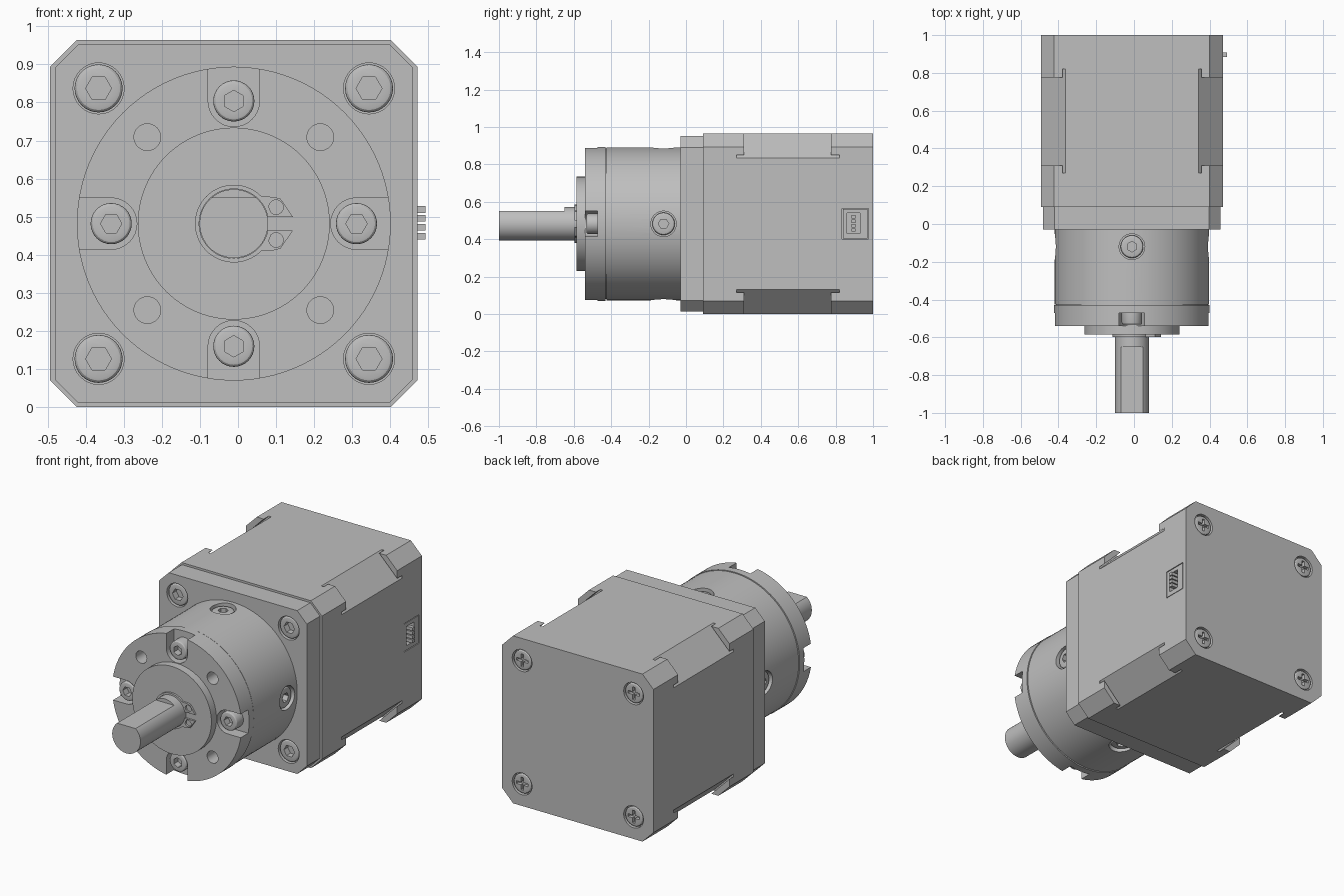
import bpy, bmesh
from math import radians, cos, sin, pi, sqrt
from mathutils import Matrix, Vector

cube = bpy.data.objects.get("Cube")
if cube:
    bpy.data.objects.remove(cube)

steel = bpy.data.materials.new("plain grey metal")
steel.use_nodes = True
GREY = (0.52, 0.52, 0.52, 1)
steel.diffuse_color = GREY
steel.node_tree.nodes["Principled BSDF"].inputs["Base Color"].default_value = GREY

# Working frame on the shaft axis: local x = x, local y = up, local z = forward
CX, CZ = -0.011, 0.482
AXIS = Matrix.Translation((CX, 0, CZ)) @ Matrix.Rotation(radians(90), 4, 'X')
parts = []


def turn(k):
    return Matrix.Rotation(k * pi / 2, 4, 'Z')


def shift(x, y, z=0):
    return Matrix.Translation((x, y, z))


def add(name, bm, M):
    bmesh.ops.recalc_face_normals(bm, faces=bm.faces)
    mesh = bpy.data.meshes.new(name)
    bm.to_mesh(mesh)
    bm.free()
    mesh.materials.append(steel)
    ob = bpy.data.objects.new(name, mesh)
    bpy.context.scene.collection.objects.link(ob)
    ob.matrix_world = M
    parts.append(ob)
    return ob


def prism(name, pts, d0, d1, M=AXIS, round_top=0):
    """Extrude a flat outline from depth d0 to d1, optionally rounding the top rim."""
    bm = bmesh.new()
    low = [bm.verts.new((x, y, d0)) for x, y in pts]
    top = [bm.verts.new((x, y, d1)) for x, y in pts]
    n = len(pts)
    bm.faces.new(low[::-1])
    cap = bm.faces.new(top)
    for i in range(n):
        j = (i + 1) % n
        bm.faces.new((low[i], low[j], top[j], top[i]))
    if round_top:
        bmesh.ops.bevel(bm, geom=list(cap.edges), offset=round_top, segments=3,
                        profile=0.5, affect='EDGES')
    return add(name, bm, M)


def circle(r, n=48, start=0.0, x=0, y=0):
    return [(x + r * cos(start + 2 * pi * i / n), y + r * sin(start + 2 * pi * i / n))
            for i in range(n)]


def octagon(h, c):
    quarter = [Vector((h, h - c)), Vector((h - c, h))]
    return [(Matrix.Rotation(k * pi / 2, 2) @ p)[:] for k in range(4) for p in quarter]


def rect(x0, x1, y0, y1):
    return [(x0, y0), (x1, y0), (x1, y1), (x0, y1)]


def cut(ob, cutters):
    """Subtract all cutters, bake the result and drop the cutters."""
    for c in cutters:
        c.hide_render = True
        mod = ob.modifiers.new("cut", 'BOOLEAN')
        mod.operation, mod.solver, mod.object = 'DIFFERENCE', 'EXACT', c
    bpy.context.view_layer.update()
    dg = bpy.context.evaluated_depsgraph_get()
    baked = bpy.data.meshes.new_from_object(ob.evaluated_get(dg))
    ob.modifiers.clear()
    ob.data = baked
    for c in cutters:
        parts.remove(c)
        bpy.data.objects.remove(c)
    return ob


def place(master, frames):
    """Put the first copy of a part at the first frame and linked copies at the rest."""
    master.matrix_world = frames[0]
    for i, M in enumerate(frames[1:], 2):
        ob = bpy.data.objects.new(f"{master.name}_{i}", master.data)
        bpy.context.scene.collection.objects.link(ob)
        ob.matrix_world = M
        parts.append(ob)


def socket_screw(name, r, hex_r, height, start, frames):
    I = Matrix()
    head = prism(name, circle(r, 32), -height, 0, I, round_top=r * 0.2)
    cut(head, [prism("hex", circle(hex_r, 6, start), -height * 0.6, 0.1, I)])
    place(head, frames)


HOLES = 0.355
corners = [(sx * HOLES, sy * HOLES) for sx in (-1, 1) for sy in (-1, 1)]

# Motor body: chamfered block with undercut corner reliefs
motor = prism("motor_body", octagon(0.482, 0.07), -1.0, -0.09)
cutters = []
far = 0.482 * sqrt(2)
for k in range(4):
    diag = AXIS @ turn(k + 0.5)
    inner = far - 0.13 / sqrt(2)
    cutters.append(prism("relief", rect(inner, 1, -0.5, 0.5), -0.775, -0.31, diag))
    cutters.append(prism("slit", rect(inner, inner + 0.011, -0.5, 0.5), -0.82, -0.27, diag))
cutters += [prism("bore", circle(0.063, 32, 0, x, y), -1.1, -0.975) for x, y in corners]
# Side frame: local x = y, local y = z, local z = x
SIDE = Matrix(((0, 0, 1, 0), (1, 0, 0, 0), (0, 1, 0, 0), (0, 0, 0, 1)))
cutters.append(prism("socket", rect(0.835, 0.975, 0.40, 0.565), 0.42, 0.6, SIDE))
cut(motor, cutters)

# Connector in the motor side, with four pins
plug = prism("connector_housing", rect(0.839, 0.971, 0.404, 0.561), 0.41, 0.47, SIDE)
cut(plug, [prism("well", rect(0.86, 0.93, 0.43, 0.54), 0.43, 0.6, SIDE)])
for i in range(4):
    z = 0.449 + 0.0235 * i
    prism(f"connector_pin_{i + 1}", rect(0.885, 0.907, z - 0.009, z + 0.009), 0.42, 0.492, SIDE)

# Cross-recessed screws in the back
back_frames = [AXIS @ shift(x, y, -0.998) @ Matrix.Rotation(pi, 4, 'Y') for x, y in corners]
back = prism("back_screw", circle(0.056, 32), -0.03, 0, Matrix(), round_top=0.008)
cut(back, [prism("cross", rect(-0.036, 0.036, -0.008, 0.008), -0.02, 0.1, Matrix()),
           prism("cross", rect(-0.008, 0.008, -0.036, 0.036), -0.02, 0.1, Matrix())])
place(back, back_frames)

# Square flange with counterbored corner screws
flange = prism("gearbox_flange", octagon(0.47, 0.061), -0.09, 0.03)
cut(flange, [prism("bore", circle(0.067, 32, 0, x, y), -0.04, 0.1) for x, y in corners])
socket_screw("flange_screw", 0.063, 0.034, 0.06, 0,
             [AXIS @ shift(x, y, 0.026) for x, y in corners])

# Gearbox barrel with four radial screws
barrel = prism("gearbox_barrel", circle(0.409, 96), 0.02, 0.425)
radial = [AXIS @ turn(k) @ shift(0, 0, 0.12) @ Matrix.Rotation(-pi / 2, 4, 'X') for k in range(4)]
cut(barrel, [prism("bore", circle(0.068, 32), 0.36, 0.5, M) for M in radial])
socket_screw("radial_screw", 0.06, 0.028, 0.05, pi / 2,
             [M @ shift(0, 0, 0.397) for M in radial])
prism("seam_core", circle(0.403, 96), 0.40, 0.45)

# Front ring with open slots, slot screws and mounting holes
ring = prism("front_ring", circle(0.412, 96), 0.43, 0.54)
R, SLOT = 0.322, 0.0675
slot = [(SLOT * cos(pi + pi * i / 16), R + SLOT * sin(pi + pi * i / 16)) for i in range(17)]
slot += [(SLOT, 0.5), (-SLOT, 0.5)]
cutters = [prism("slot", slot, 0.472, 0.6, AXIS @ turn(k)) for k in range(4)]
cutters += [prism("hole", circle(0.035, 32), 0.455, 0.6, AXIS @ turn(k) @ shift(0.227, 0.227))
            for k in range(4)]
cut(ring, cutters)
socket_screw("slot_screw", 0.054, 0.028, 0.065, pi / 2,
             [AXIS @ turn(k) @ shift(0, R, 0.533) for k in range(4)])

# Pilot boss and output shaft with a flat
prism("pilot_boss", circle(0.252, 96), 0.53, 0.586)
shaft = prism("output_shaft", circle(0.09, 64), 0.57, 1.0)
cut(shaft, [prism("flat", rect(-0.2, 0.2, 0.068, 0.2), 0.65, 1.1)])

# Retaining ring with two drilled ears
clip = prism("retaining_ring", circle(0.102, 64), 0.58, 0.597)
cut(clip, [prism("bore", circle(0.091, 64), 0.5, 0.7),
           prism("gap", rect(0.05, 0.2, -0.018, 0.018), 0.5, 0.7)])
for name, s in (("upper", 1), ("lower", -1)):
    outline = [(0.093, 0.018), (0.155, 0.018), (0.132, 0.052), (0.122, 0.066),
               (0.105, 0.07), (0.07, 0.072), (0.085, 0.045)]
    ear = prism(f"{name}_ring_ear", [(x, y * s) for x, y in outline], 0.58, 0.597)
    cut(ear, [prism("hole", circle(0.019, 24, 0, 0.111, 0.043 * s), 0.5, 0.7)])

# Smooth the round walls and keep the edges crisp
bpy.ops.object.select_all(action='DESELECT')
for ob in parts:
    ob.select_set(True)
bpy.context.view_layer.objects.active = motor
bpy.ops.object.shade_smooth_by_angle(angle=radians(25))
